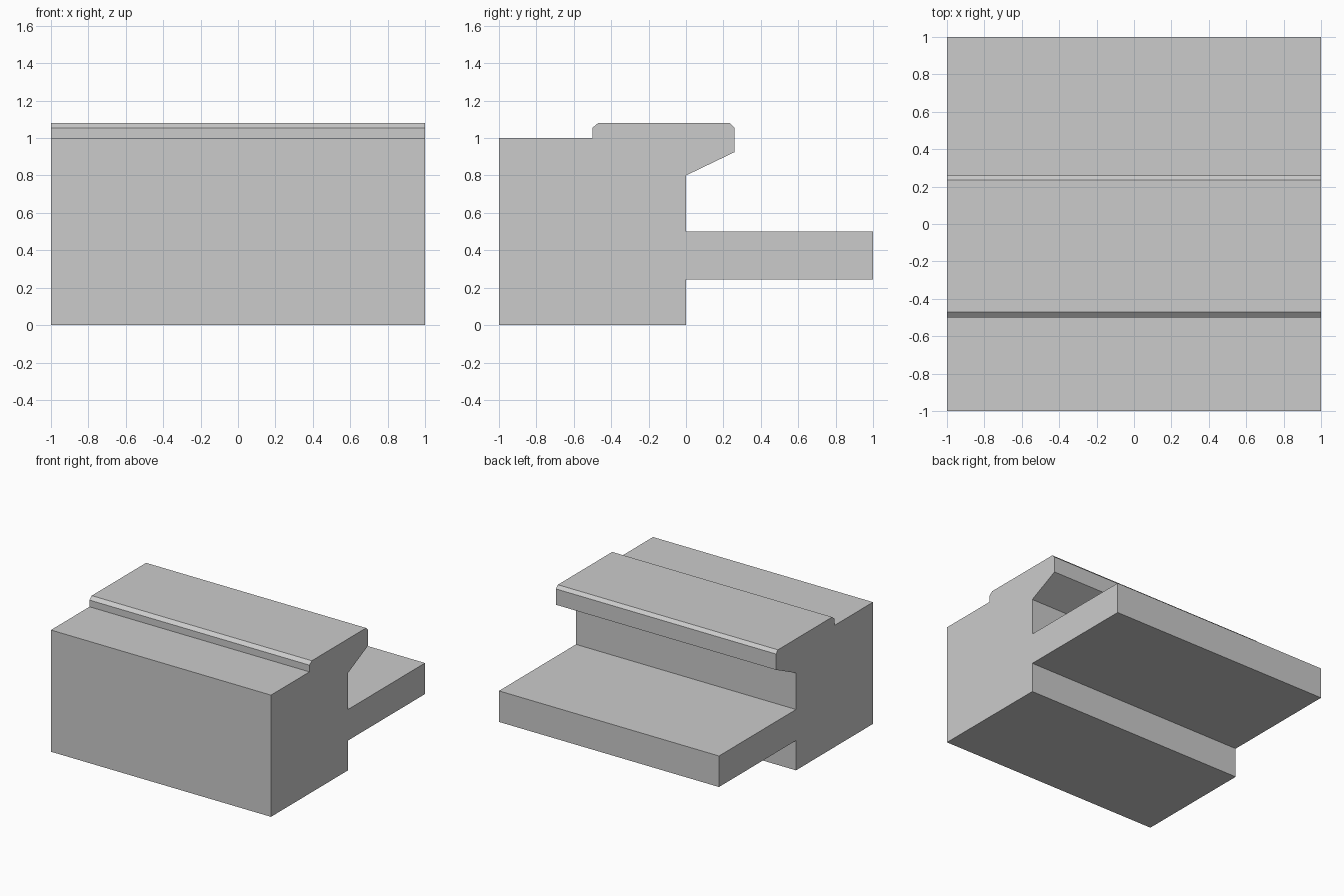
import bpy, bmesh

if "Cube" in bpy.data.objects:
    bpy.data.objects.remove(bpy.data.objects["Cube"])


def extrude_profile(name, profile, half_width=1.0):
    """Extrude a (y, z) outline along x, centred on x = 0."""
    bm = bmesh.new()
    face = bm.faces.new([bm.verts.new((-half_width, y, z)) for y, z in profile])
    result = bmesh.ops.extrude_face_region(bm, geom=[face])
    moved = [g for g in result["geom"] if isinstance(g, bmesh.types.BMVert)]
    bmesh.ops.translate(bm, verts=moved, vec=(2 * half_width, 0, 0))
    bmesh.ops.recalc_face_normals(bm, faces=bm.faces)
    mesh = bpy.data.meshes.new(name)
    bm.to_mesh(mesh)
    bm.free()
    obj = bpy.data.objects.new(name, mesh)
    bpy.context.collection.objects.link(obj)
    return obj


# One continuous section: block, rear shelf, overhanging lip, chamfered cap
extrude_profile("ledge_block", [
    (-1, 0), (0, 0),
    (0, 0.245), (1, 0.245), (1, 0.5), (0, 0.5),
    (0, 0.8), (0.26, 0.925), (0.26, 1.055), (0.235, 1.08),
    (-0.47, 1.08), (-0.5, 1.055), (-0.5, 1), (-1, 1),
])
